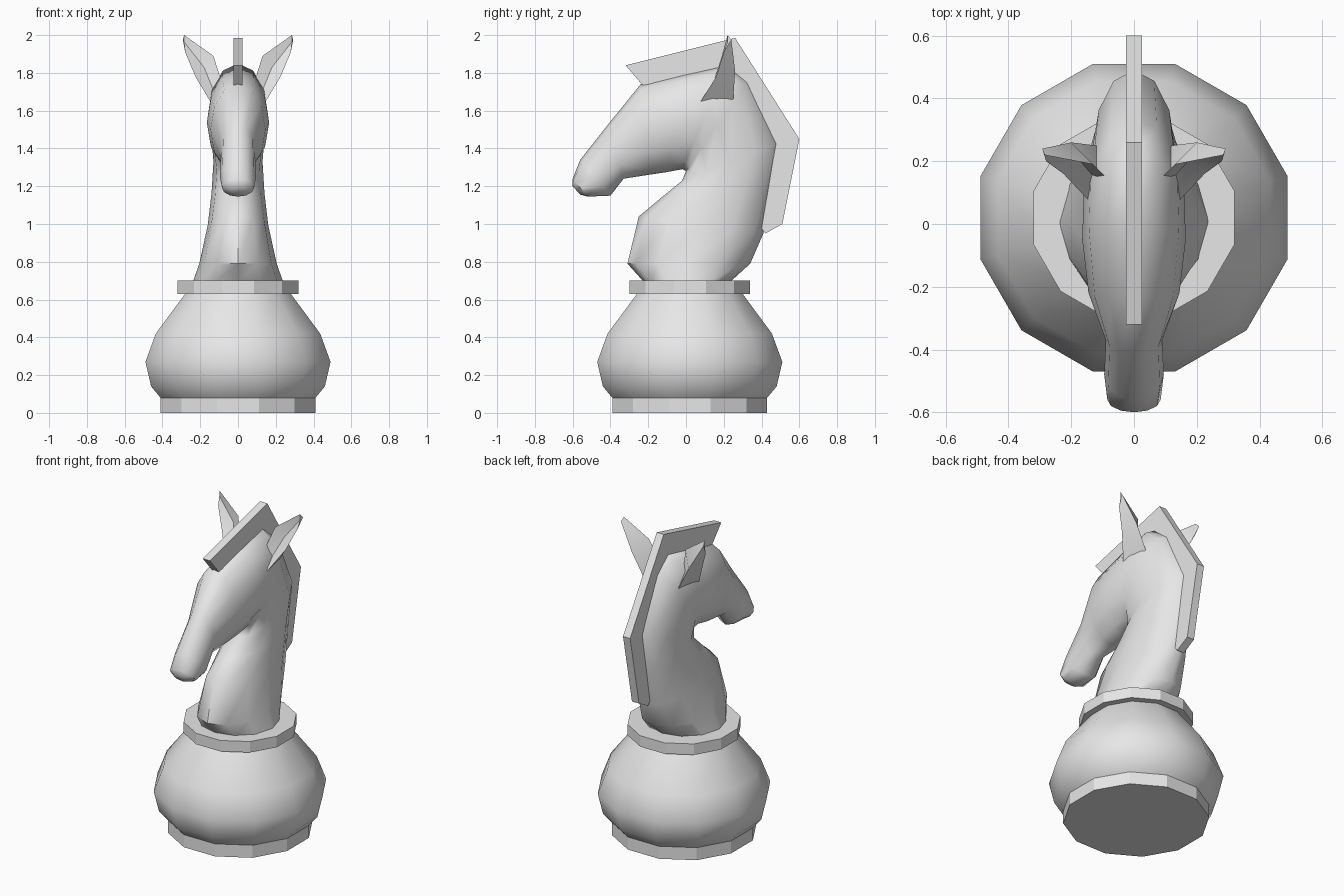
import bpy, bmesh, math
from mathutils import Vector

cube = bpy.data.objects.get("Cube")
if cube:
    bpy.data.objects.remove(cube, do_unlink=True)

SIDES = 12
grey = bpy.data.materials.new("light grey")
grey.use_nodes = True
grey.diffuse_color = (0.8, 0.8, 0.8, 1)
grey.node_tree.nodes["Principled BSDF"].inputs["Base Color"].default_value = (0.8, 0.8, 0.8, 1)


def loft(name, rings, smooth_angle=None):
    """Skin closed rings of equal length and cap both ends."""
    bm = bmesh.new()
    loops = [[bm.verts.new(p) for p in ring] for ring in rings]
    n = len(loops[0])
    for a, b in zip(loops, loops[1:]):
        for i in range(n):
            j = (i + 1) % n
            bm.faces.new((a[i], a[j], b[j], b[i]))
    bm.faces.new(loops[0][::-1])
    bm.faces.new(loops[-1])
    bmesh.ops.recalc_face_normals(bm, faces=bm.faces)
    mesh = bpy.data.meshes.new(name)
    bm.to_mesh(mesh)
    bm.free()
    mesh.materials.append(grey)
    obj = bpy.data.objects.new(name, mesh)
    bpy.context.collection.objects.link(obj)
    if smooth_angle:
        bpy.ops.object.select_all(action='DESELECT')
        obj.select_set(True)
        bpy.context.view_layer.objects.active = obj
        bpy.ops.object.shade_smooth_by_angle(angle=math.radians(smooth_angle))
    return obj


def turned(name, profile, smooth_angle=None):
    """Twelve-sided turned part from (flat-side radius, height) pairs."""
    rings = []
    for radius, z in profile:
        r = radius / math.cos(math.pi / SIDES)
        angles = [(k + 0.5) * math.tau / SIDES for k in range(SIDES)]
        rings.append([(r * math.cos(a), 0.02 + r * math.sin(a), z) for a in angles])
    return loft(name, rings, smooth_angle)


# Pedestal
turned("foot", [(0.41, 0), (0.41, 0.08)])
turned("round_base", [(0.41, 0.08), (0.46, 0.14), (0.49, 0.27), (0.435, 0.42), (0.28, 0.63)], 50)
turned("collar", [(0.32, 0.63), (0.32, 0.70)])

# Neck and head: front/underside point, back/top point, half width
sections = [
    ((-0.22, 0.69), (0.23, 0.69), 0.24),
    ((-0.31, 0.79), (0.34, 0.79), 0.205),
    ((-0.25, 1.04), (0.41, 0.95), 0.16),
    ((-0.13, 1.14), (0.45, 1.19), 0.14),
    ((-0.02, 1.23), (0.49, 1.43), 0.13),
    ((0.0, 1.28), (0.33, 1.76), 0.145),
    ((-0.02, 1.29), (0.22, 1.85), 0.16),
    ((-0.10, 1.275), (0.0, 1.80), 0.165),
    ((-0.20, 1.26), (-0.24, 1.74), 0.145),
    ((-0.33, 1.24), (-0.41, 1.53), 0.09),
    ((-0.40, 1.15), (-0.56, 1.34), 0.095),
    ((-0.52, 1.145), (-0.60, 1.24), 0.085),
    ((-0.56, 1.155), (-0.60, 1.20), 0.04),
]
rings = []
for front, back, width in sections:
    f, b = Vector((0, *front)), Vector((0, *back))
    ring = []
    for k in range(SIDES):
        a = k * math.tau / SIDES
        p = f.lerp(b, (1 - math.cos(a)) / 2)
        p.x = width * math.sin(a)
        ring.append(p)
    rings.append(ring)
loft("neck_and_head", rings, 50)

# Mane: flat crest following the forehead and the back of the neck
crest = [(-0.32, 1.84), (0.26, 1.985), (0.60, 1.45), (0.51, 1.0), (0.42, 0.95),
         (0.38, 1.0), (0.45, 1.43), (0.21, 1.81), (0.0, 1.77), (-0.23, 1.735)]
loft("mane", [[(x, y, z) for y, z in crest] for x in (-0.025, 0.025)])

# Ears: cupped sections of inner rim, back ridge, outer rim, hollow
ear = [
    [(0.07, 0.13, 1.70), (0.12, 0.25, 1.66), (0.13, 0.06, 1.62), (0.11, 0.13, 1.66)],
    [(0.13, 0.19, 1.89), (0.20, 0.26, 1.81), (0.225, 0.16, 1.78), (0.18, 0.21, 1.83)],
    [(0.285, 0.22, 2.0), (0.292, 0.24, 1.975), (0.28, 0.20, 1.91), (0.286, 0.22, 1.965)],
]
for name, side in (("left_ear", 1), ("right_ear", -1)):
    loft(name, [[(side * x, y, z) for x, y, z in ring] for ring in ear], 40)
